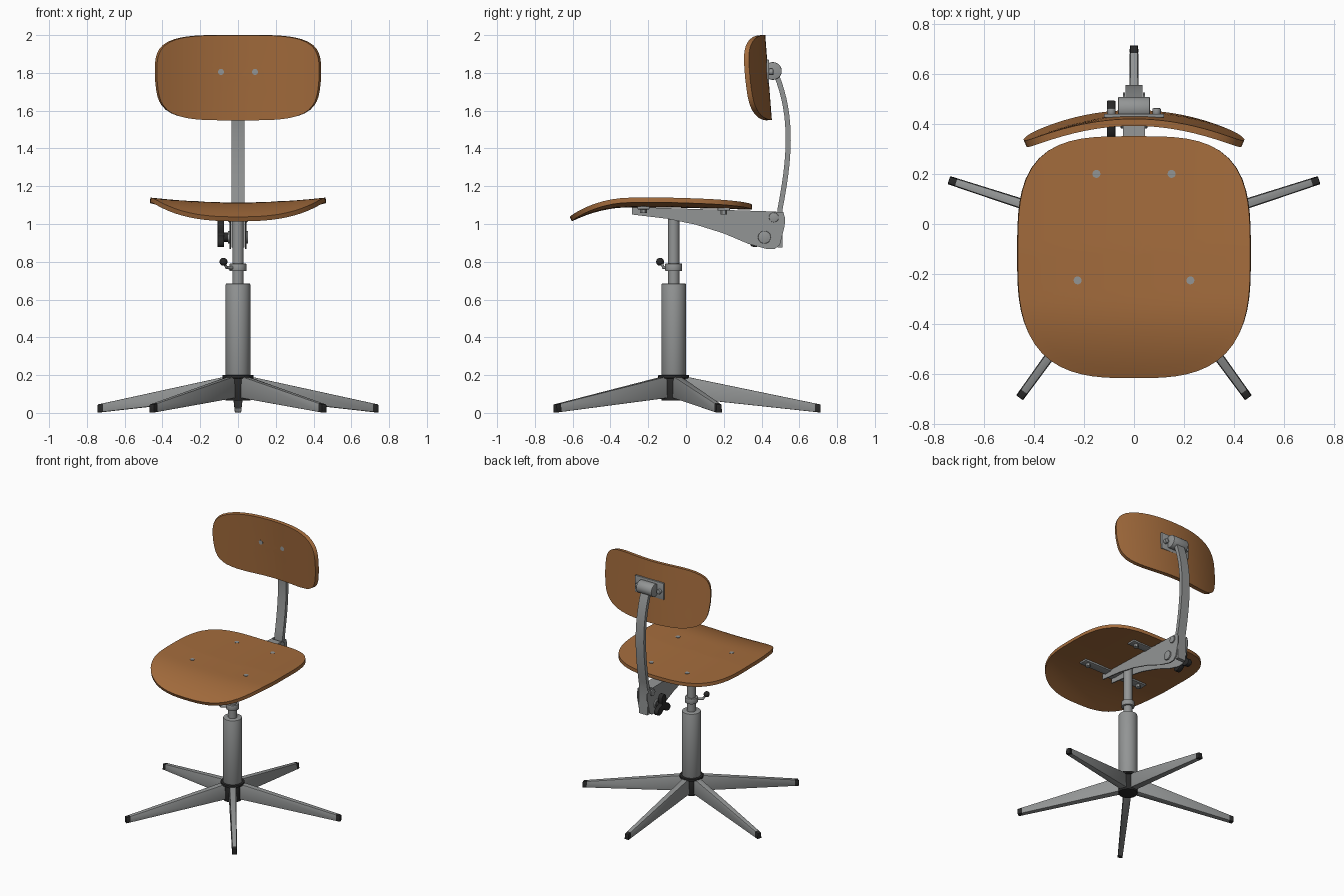
import bpy, bmesh, math
from mathutils import Vector

if "Cube" in bpy.data.objects:
    bpy.data.objects.remove(bpy.data.objects["Cube"])

def material(name, rgb):
    m = bpy.data.materials.new(name)
    m.diffuse_color = (*rgb, 1)
    m.use_nodes = True
    m.node_tree.nodes["Principled BSDF"].inputs["Base Color"].default_value = m.diffuse_color
    return m

WOOD = material("brown wood", (0.37, 0.15, 0.046))
GREY = material("grey metal", (0.29, 0.30, 0.30))
DARK = material("black plastic", (0.022, 0.022, 0.022))
CY = -0.065  # column centre in y

def finish(name, bm, mat, thickness=0, bevel=0):
    bmesh.ops.recalc_face_normals(bm, faces=bm.faces)
    me = bpy.data.meshes.new(name)
    bm.to_mesh(me)
    bm.free()
    ob = bpy.data.objects.new(name, me)
    bpy.context.collection.objects.link(ob)
    me.materials.append(mat)
    bpy.ops.object.select_all(action='DESELECT')
    ob.select_set(True)
    bpy.context.view_layer.objects.active = ob
    if thickness:
        s = ob.modifiers.new("thickness", 'SOLIDIFY')
        s.thickness, s.offset = thickness, 0
        bpy.ops.object.modifier_apply(modifier=s.name)
    if bevel:
        b = ob.modifiers.new("bevel", 'BEVEL')
        b.width, b.segments = bevel, 2
        bpy.ops.object.modifier_apply(modifier=b.name)
    bpy.ops.object.shade_smooth_by_angle(angle=math.radians(35))
    return ob

def rod(name, a, b, r, mat, sides=32, bevel=0, r2=None):
    """Cylinder between two points."""
    a, b = Vector(a), Vector(b)
    bm = bmesh.new()
    bmesh.ops.create_cone(bm, cap_ends=True, segments=sides, radius1=r,
                          radius2=r if r2 is None else r2, depth=(b - a).length)
    q = (b - a).to_track_quat('Z', 'Y')
    for v in bm.verts:
        v.co = q @ v.co + (a + b) / 2
    return finish(name, bm, mat, bevel=bevel)

def box(name, lo, hi, mat, bevel=0):
    bm = bmesh.new()
    bmesh.ops.create_cube(bm, size=1)
    for v in bm.verts:
        v.co = [l + (c + 0.5) * (h - l) for c, l, h in zip(v.co, lo, hi)]
    return finish(name, bm, mat, bevel=bevel)

def side_plate(name, pts, x0, x1, mat, bevel=0):
    """Extrude a (y, z) outline from x0 to x1."""
    bm = bmesh.new()
    f = bm.faces.new([bm.verts.new((x0, y, z)) for y, z in pts])
    ext = bmesh.ops.extrude_face_region(bm, geom=[f])['geom']
    for v in ext:
        if isinstance(v, bmesh.types.BMVert):
            v.co.x = x1
    return finish(name, bm, mat, bevel=bevel)

def panel(name, power, surface, thickness, n=72, rings=12):
    """Bent plywood sheet: superellipse disc mapped through surface(u, v)."""
    bm = bmesh.new()
    centre = bm.verts.new(surface(0, 0))
    prev = None
    for k in range(1, rings + 1):
        ring = []
        for i in range(n):
            t = 2 * math.pi * i / n
            c, s = math.cos(t), math.sin(t)
            p = power(s)
            r = (abs(c) ** p + abs(s) ** p) ** (-1 / p) * k / rings
            ring.append(bm.verts.new(surface(r * c, r * s)))
        for i in range(n):
            j = (i + 1) % n
            if prev:
                bm.faces.new((prev[i], ring[i], ring[j], prev[j]))
            else:
                bm.faces.new((centre, ring[i], ring[j]))
        prev = ring
    return finish(name, bm, WOOD, thickness=thickness)

# Seat: dished sideways, rolled down at the front
def seat_surface(u, v):
    x, y = 0.465 * u, -0.13 + 0.48 * v
    drop = 0.075 * max(0, (-0.30 - y) / 0.31) ** 2
    back = 0.012 * max(0, (y + 0.1) / 0.45)
    return x, y, 1.101 + 0.026 * u * u - drop - back

def back_surface(u, v):
    x = 0.435 * u * (1 - 0.05 * max(0, -v))
    z = 1.775 + 0.225 * v
    return x, 0.423 - 0.0175 * v - 0.095 * (x / 0.43) ** 2, z

panel("seat", lambda s: 3.4 if s > 0 else 3.0, seat_surface, 0.026)
panel("backrest", lambda s: 4.0, back_surface, 0.028)

# Base: hub, five tapered legs with dark end caps
rod("hub", (0, CY, 0.065), (0, CY, 0.2), 0.066, DARK, bevel=0.004)
rod("hub_flange", (0, CY, 0.183), (0, CY, 0.2), 0.082, DARK, bevel=0.003)

def leg_piece(name, angle, r0, r1, mat):
    bm = bmesh.new()
    d = Vector((math.cos(angle), math.sin(angle), 0))
    side = Vector((-d.y, d.x, 0))
    rows = []
    for r in (r0, r1):
        t = (r - 0.05) / 0.725
        lo, hi, w = 0.08 - 0.078 * t, 0.195 - 0.15 * t, 0.026 - 0.009 * t
        rows.append([bm.verts.new(Vector((0, CY, z)) + d * r + side * s)
                     for s, z in ((-w, lo), (w, lo), (w * 0.85, hi), (-w * 0.85, hi))])
    bm.faces.new(rows[0])
    bm.faces.new(rows[1])
    for i in range(4):
        j = (i + 1) % 4
        bm.faces.new((rows[0][i], rows[0][j], rows[1][j], rows[1][i]))
    finish(name, bm, mat, bevel=0.003)

for i in range(5):
    a = math.radians(90 + 72 * i)
    leg_piece(f"leg_{i + 1}", a, 0.05, 0.748, GREY)
    leg_piece(f"leg_cap_{i + 1}", a, 0.746, 0.777, DARK)

# Column, inner tube, height clamp with ball handle
rod("column", (0, CY, 0.19), (0, CY, 0.685), 0.065, GREY, 40, 0.005)
rod("inner_tube", (0, CY, 0.6), (0, CY, 1.075), 0.03, GREY)
rod("clamp_collar", (0, CY, 0.75), (0, CY, 0.79), 0.045, GREY, bevel=0.003)
rod("clamp_stem", (-0.02, CY - 0.02, 0.768), (-0.062, CY - 0.055, 0.77), 0.009, GREY, 16)
rod("clamp_handle", (-0.06, CY - 0.053, 0.768), (-0.075, CY - 0.07, 0.80), 0.007, GREY, 16)
bm = bmesh.new()
bmesh.ops.create_uvsphere(bm, u_segments=20, v_segments=12, radius=0.021)
bmesh.ops.translate(bm, vec=(-0.077, CY - 0.072, 0.80), verts=bm.verts)
finish("clamp_ball", bm, DARK)

# Seat arm: open channel of two cheeks and a top plate
cheek = [(-0.285, 1.09), (-0.285, 1.05), (-0.1, 1.028), (0.05, 0.997), (0.2, 0.95),
         (0.33, 0.895), (0.43, 0.867), (0.47, 0.868), (0.497, 0.89), (0.522, 0.99),
         (0.525, 1.03), (0.515, 1.063), (0.44, 1.067)]
for s, side in ((-1, "left"), (1, "right")):
    side_plate(f"arm_cheek_{side}", cheek, s * 0.036, s * 0.044, GREY)
    rod(f"upper_pivot_{side}", (s * 0.04, 0.465, 1.035), (s * 0.052, 0.465, 1.035), 0.026, GREY, 24, 0.004)
    rod(f"lower_pivot_{side}", (s * 0.04, 0.415, 0.93), (s * 0.054, 0.415, 0.93), 0.034, GREY, 24, 0.004)
side_plate("arm_top", [(-0.285, 1.09), (0.46, 1.066), (0.46, 1.058), (-0.285, 1.082)], -0.04, 0.04, GREY)

# Cross bars under the seat with bolts
for name, y, x, z in (("front", -0.225, 0.225, 1.092), ("rear", 0.2, 0.15, 1.085)):
    box(f"{name}_cross_bar", (-x - 0.045, y - 0.032, z - 0.014), (x + 0.045, y + 0.032, z), GREY, 0.002)
    top = seat_surface(x / 0.465, (y + 0.13) / 0.48)[2] + 0.013
    for s in (-1, 1):
        rod(f"{name}_seat_bolt", (s * x, y, z - 0.01), (s * x, y, top + 0.003), 0.016, GREY, 20)
        rod(f"{name}_seat_nut", (s * x, y, z - 0.034), (s * x, y, z - 0.012), 0.018, GREY, 6)

# Three-lobed tightening knob
knob = []
for i in range(48):
    t = 2 * math.pi * i / 48
    r = 0.056 + 0.030 * math.cos(3 * (t - math.pi / 2))
    knob.append((0.415 + r * math.cos(t), 0.932 + r * math.sin(t)))
side_plate("tilt_knob", knob, -0.108, -0.074, DARK, 0.004)
rod("knob_shaft", (-0.04, 0.415, 0.93), (-0.08, 0.415, 0.93), 0.025, DARK, 24)

# Curved back post
def post_y(z):
    if z < 1.08:
        return 0.498
    t = (z - 1.08) / 0.72
    return 0.498 + t * (0.474 - 0.498) + 0.215 * t * (1 - t) * (0.75 + 0.55 * t)

path = [(post_y(z), z) for z in [0.875, 0.98] + [1.08 + 0.045 * i for i in range(17)]]
left, right = [], []
for i, p in enumerate(path):
    a, b = Vector(path[max(0, i - 1)]), Vector(path[min(len(path) - 1, i + 1)])
    d = (b - a).normalized() * 0.0135
    left.append((p[0] - d.y, p[1] + d.x))
    right.append((p[0] + d.y, p[1] - d.x))
side_plate("back_post", left + right[::-1], -0.034, 0.034, GREY)

# Backrest hinge: barrel, plate and bolts
rod("hinge_barrel", (-0.064, 0.46, 1.81), (0.064, 0.46, 1.81), 0.047, GREY, 32, 0.004)
box("hinge_plate", (-0.12, 0.425, 1.745), (0.12, 0.44, 1.87), GREY, 0.003)
for s in (-1, 1):
    rod("hinge_nut", (s * 0.09, 0.438, 1.805), (s * 0.09, 0.462, 1.805), 0.017, GREY, 16, 0.004)
    front = back_surface(s * 0.09 / 0.435, 0.03 / 0.225)[1] - 0.014
    rod("backrest_bolt", (s * 0.09, front - 0.003, 1.805), (s * 0.09, 0.43, 1.805), 0.016, GREY, 20)
